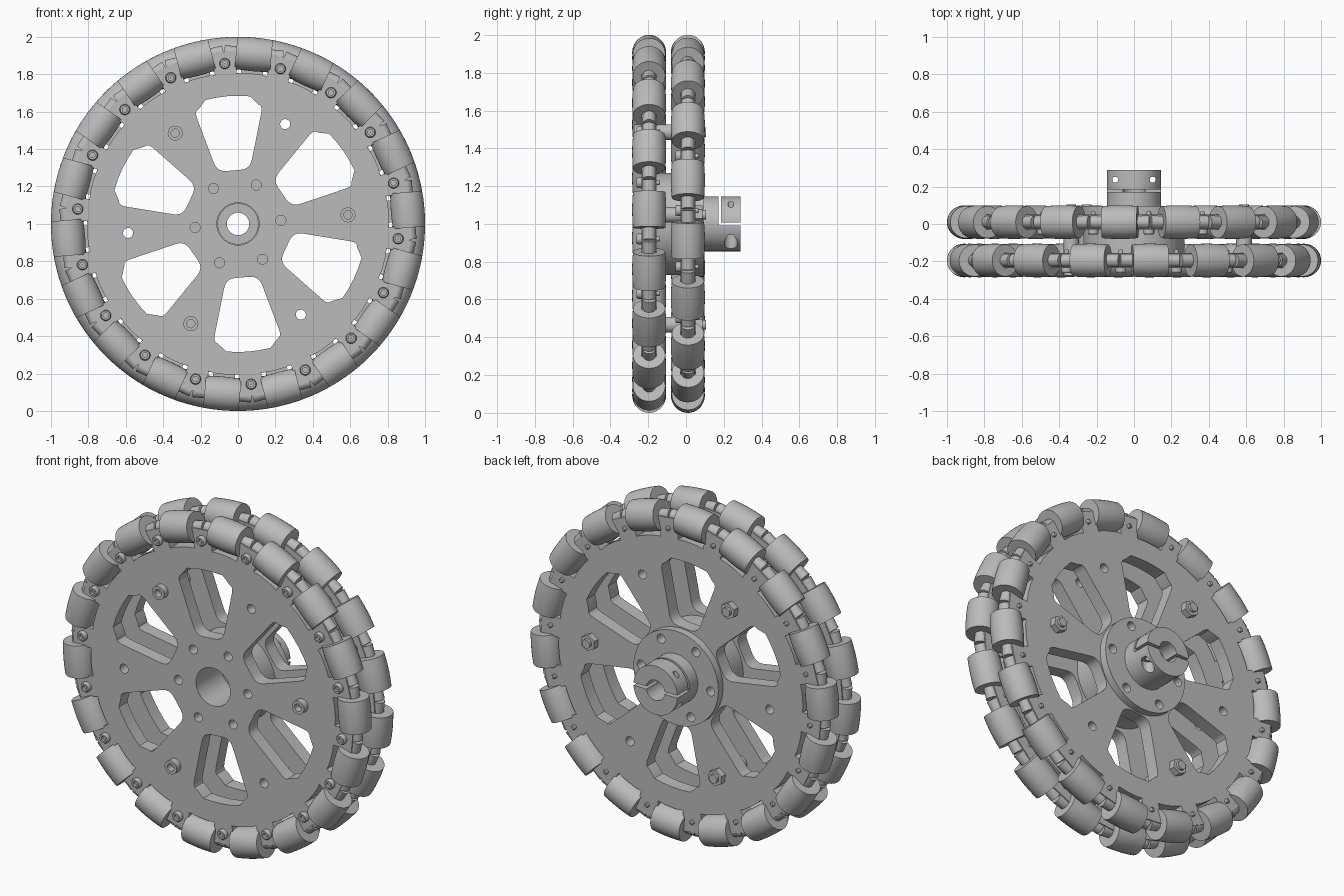
import bpy, bmesh, math
from math import sin, cos, radians
from mathutils import Matrix, Vector

cube = bpy.data.objects.get("Cube")
if cube:
    bpy.data.objects.remove(cube)

GREY = (0.5, 0.5, 0.5, 1)
mat = bpy.data.materials.new("grey")
mat.use_nodes = True
mat.diffuse_color = GREY
mat.node_tree.nodes["Principled BSDF"].inputs["Base Color"].default_value = GREY

START = 4.7                  # turn of the whole pattern, degrees
FRONT, BACK = -0.195, 0.01   # depth of the two wheel discs
HALF = 0.04                  # half thickness of a disc
AXLE = 0.91                  # radius of the roller axles
COUNT = 18                   # rollers on each disc


def polar(r, deg):
    return Vector((r * cos(radians(deg)), r * sin(radians(deg))))


def wheel_matrix(y, deg=0, r=0):
    """Local x points outwards, local z runs along the rim."""
    return (Matrix.Translation((0, y, 1)) @ Matrix.Rotation(-radians(deg), 4, 'Y')
            @ Matrix.Translation((r, 0, 0)))


def add(name, mesh, matrix):
    ob = bpy.data.objects.new(name, mesh)
    bpy.context.collection.objects.link(ob)
    ob.matrix_world = matrix
    return ob


def smooth(ob):
    bpy.ops.object.select_all(action='DESELECT')
    bpy.context.view_layer.objects.active = ob
    ob.select_set(True)
    bpy.ops.object.shade_smooth_by_angle(angle=radians(30))


def lathe(name, profile, steps=40, along_y=True):
    """Closed ring of (radius, height) points spun into a solid."""
    bm = bmesh.new()
    rings = []
    for i in range(steps):
        p = [polar(r, 360 * i / steps) for r, h in profile]
        rings.append([bm.verts.new((q.x, h, q.y) if along_y else (q.x, q.y, h))
                      for q, (r, h) in zip(p, profile)])
    n = len(profile)
    for i in range(steps):
        a, b = rings[i], rings[(i + 1) % steps]
        for j in range(n):
            k = (j + 1) % n
            bm.faces.new((a[j], a[k], b[k], b[j]))
    bmesh.ops.recalc_face_normals(bm, faces=bm.faces)
    mesh = bpy.data.meshes.new(name)
    bm.to_mesh(mesh)
    bm.free()
    mesh.materials.append(mat)
    return mesh


def tube(name, inner, outer, y0, y1, steps=40):
    return lathe(name, [(inner, y0), (outer, y0), (outer, y1), (inner, y1)], steps)


def cylinder(name, r, y0, y1, matrix, sides=24):
    bm = bmesh.new()
    turn = Matrix.Translation((0, (y0 + y1) / 2, 0)) @ Matrix.Rotation(radians(90), 4, 'X')
    bmesh.ops.create_cone(bm, cap_ends=True, segments=sides, radius1=r, radius2=r,
                          depth=y1 - y0, matrix=turn)
    mesh = bpy.data.meshes.new(name)
    bm.to_mesh(mesh)
    bm.free()
    mesh.materials.append(mat)
    return add(name, mesh, matrix)


def box(name, size, centre):
    bm = bmesh.new()
    bmesh.ops.create_cube(bm, size=1, matrix=Matrix.Diagonal((*size, 1)))
    mesh = bpy.data.meshes.new(name)
    bm.to_mesh(mesh)
    bm.free()
    return add(name, mesh, Matrix.Translation(centre))


def cut(ob, cutters):
    bpy.context.view_layer.objects.active = ob
    for c in cutters:
        c.hide_render = True
        m = ob.modifiers.new("cut", 'BOOLEAN')
        m.operation, m.solver, m.object = 'DIFFERENCE', 'EXACT', c
        bpy.ops.object.modifier_apply(modifier=m.name)
        bpy.data.objects.remove(c)


def circle(centre, r, n=20):
    return [centre + polar(r, 360 * i / n) for i in range(n)]


def rounded(points, r):
    """Round the corners of a polygon with short quadratic arcs."""
    out = []
    for i, p in enumerate(points):
        a = p + (points[i - 1] - p).normalized() * r
        b = p + (points[(i + 1) % len(points)] - p).normalized() * r
        for t in (0, .25, .5, .75, 1):
            out.append(a * (1 - t) ** 2 + p * 2 * t * (1 - t) + b * t * t)
    return out


def window(deg):
    corners = [polar(0.30, deg - 17), polar(0.66, deg - 16.5), polar(0.66, deg + 16.5),
               polar(0.30, deg + 17)]
    pts = rounded(corners, 0.05)
    arc = [polar(0.685, deg + d) for d in (-10, -5, 0, 5, 10)]
    return pts[:9] + arc + pts[11:]


def disc_outline(shift):
    pts = []
    for i in range(COUNT):
        c = START + shift + 360 * i / COUNT
        pts += [polar(0.805, c - 4.1), polar(0.925, c - 4.3),
                polar(0.925, c + 4.3), polar(0.805, c + 4.1)]
        pts += [polar(0.808, c + d) for d in (7, 10, 13)]
    return pts


def wheel_disc(name, y, shift):
    curve = bpy.data.curves.new(name, 'CURVE')
    curve.dimensions, curve.fill_mode, curve.extrude = '2D', 'BOTH', HALF
    loops = [disc_outline(shift), circle(Vector((0, 0)), 0.113, 40)]
    for i in range(6):
        a = START + 60 * i
        loops += [window(a + 30), circle(polar(0.23, a), 0.027), circle(polar(0.59, a), 0.027)]
    for pts in loops:
        s = curve.splines.new('POLY')
        s.points.add(len(pts) - 1)
        for sp, p in zip(s.points, pts):
            sp.co = (p.x, p.y, 0, 1)
        s.use_cyclic_u = True
    ob = add(name, curve, Matrix.Translation((0, y, 1)) @ Matrix.Rotation(radians(90), 4, 'X'))
    bpy.context.view_layer.update()
    mesh = bpy.data.meshes.new_from_object(ob.evaluated_get(bpy.context.evaluated_depsgraph_get()))
    m = ob.matrix_world.copy()
    bpy.data.objects.remove(ob)
    mesh.materials.clear()
    mesh.materials.append(mat)
    smooth(add(name, mesh, m))


# Shared meshes: barrel roller, axle, bolt head
ends = [-0.095 + 0.19 * i / 8 for i in range(9)]
barrel = [(math.sqrt(1 - h * h) - AXLE, h) for h in ends]
roller_mesh = lathe("roller", [(0.03, -0.095)] + barrel + [(0.03, 0.095)], 36, False)
axle_mesh = lathe("axle", [(0.001, -0.158), (0.035, -0.158), (0.035, 0.158), (0.001, 0.158)], 20, False)
bolt_mesh = lathe("rim_bolt", [(0.001, -0.05), (0.014, -0.05), (0.014, -0.066), (0.024, -0.066),
                               (0.029, -0.058), (0.029, -0.03), (0.013, -0.03), (0.013, 0.052),
                               (0.009, 0.058), (0.001, 0.058)], 16)

# Two discs, each with its ring of rollers
for label, y, shift in (("front", FRONT, 10), ("back", BACK, 0)):
    wheel_disc(label + "_disc", y, shift - 0)
    for i in range(COUNT):
        tab = START + shift + 360 * i / COUNT
        add(label + "_roller", roller_mesh, wheel_matrix(y, tab + 10, AXLE))
        add(label + "_axle", axle_mesh, wheel_matrix(y, tab + 10, AXLE))
        add(label + "_rim_bolt", bolt_mesh, wheel_matrix(y, tab, 0.86))
for mesh in (roller_mesh, axle_mesh, bolt_mesh):
    smooth(next(o for o in bpy.context.collection.objects if o.data == mesh))

# Spacer between the discs
centre = wheel_matrix(0)
smooth(add("centre_spacer", tube("centre_spacer", 0.113, 0.27, FRONT + HALF, BACK - HALF, 64), centre))

# Three through bolts with sleeves and hex nuts
for i in range(3):
    m = wheel_matrix(0, START + 120 * i, 0.59)
    smooth(add("sleeve", tube("sleeve", 0.027, 0.042, FRONT + HALF, BACK - HALF, 24), m))
    smooth(cylinder("bolt_shank", 0.026, FRONT - HALF, 0.105, m, 20))
    smooth(add("bolt_head", tube("bolt_head", 0.022, 0.04, -0.275, FRONT - HALF, 24), m))
    cylinder("hex_nut", 0.048, BACK + HALF, 0.088, m, 6)

# Clamping hub with flange, split collar and screw holes
hub = add("clamp_hub", lathe("clamp_hub", [(0.06, 0.0), (0.11, 0.0), (0.11, 0.05), (0.28, 0.05),
                                           (0.28, 0.095), (0.145, 0.095), (0.145, 0.288),
                                           (0.06, 0.288)], 64), centre)
cutters = [cylinder("flange_hole", 0.027, 0.03, 0.12, wheel_matrix(0, START + 60 * i, 0.23), 20)
           for i in range(6)]
cutters += [box("collar_slit", (0.4, 0.13, 0.016), (0, 0.24, 1)),
            box("cross_slit", (0.4, 0.014, 0.2), (0, 0.178, 1.1))]
for x in (-0.1, 0.1):
    upright = Matrix.Translation((x, 0.237, 1)) @ Matrix.Rotation(radians(90), 4, 'X')
    cutters += [cylinder("screw_hole", 0.016, -0.2, 0.2, upright, 16),
                cylinder("screw_recess", 0.035, -0.2, -0.06, upright, 20)]
bpy.context.view_layer.update()
cut(hub, cutters)
smooth(hub)
